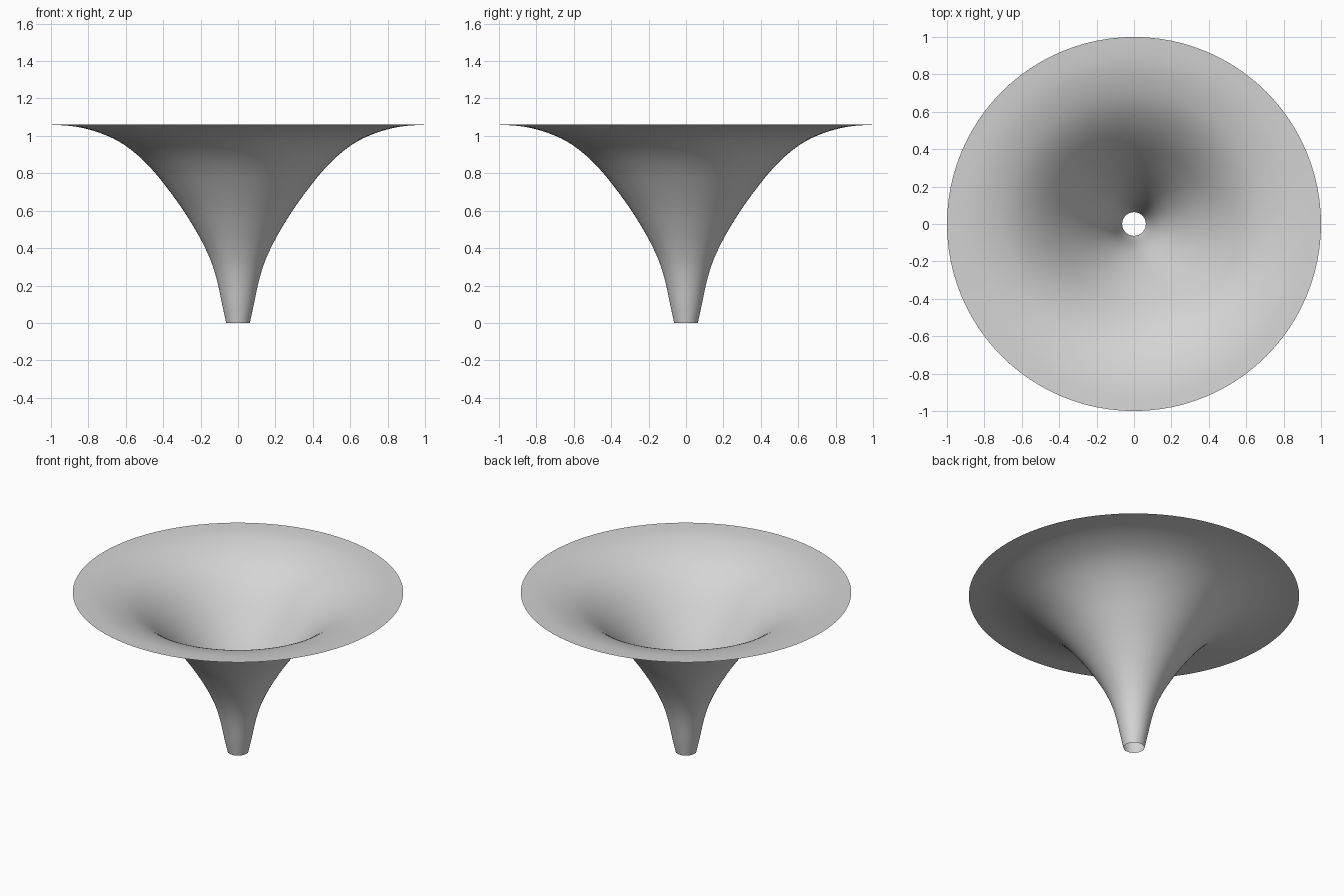
import bpy
import bmesh
import math

cube = bpy.data.objects.get("Cube")
if cube:
    bpy.data.objects.remove(cube, do_unlink=True)

SIDES = 96
STEPS = 4

# Outline of the funnel: radius, height
profile = [(0.063, 0), (0.085, 0.1), (0.108, 0.21), (0.137, 0.31),
           (0.18, 0.41), (0.235, 0.51), (0.298, 0.61), (0.37, 0.71),
           (0.45, 0.81), (0.54, 0.9), (0.64, 0.972), (0.75, 1.02),
           (0.87, 1.05), (1, 1.06)]


def smooth_path(points):
    """Pass a smooth curve through the outline points."""
    ends = [points[0]] + points + [points[-1]]
    path = []
    for a, b, c, d in zip(ends, ends[1:], ends[2:], ends[3:]):
        for i in range(STEPS):
            t = i / STEPS
            path.append([b[k] + t * (c[k] - a[k]) / 2
                         + t * t * (a[k] - 2.5 * b[k] + 2 * c[k] - d[k] / 2)
                         + t ** 3 * (3 * (b[k] - c[k]) + d[k] - a[k]) / 2
                         for k in range(2)])
    return path + [points[-1]]


# Plain grey finish
grey = bpy.data.materials.new("light_grey")
grey.use_nodes = True
colour = (0.66, 0.66, 0.66, 1)
grey.diffuse_color = colour
grey.node_tree.nodes["Principled BSDF"].inputs["Base Color"].default_value = colour

# Flared funnel: one open surface turned around the vertical axis
bm = bmesh.new()
rings = []
for radius, height in smooth_path(profile):
    ring = []
    for i in range(SIDES):
        angle = math.tau * i / SIDES
        ring.append(bm.verts.new((radius * math.cos(angle),
                                  radius * math.sin(angle), height)))
    rings.append(ring)
for low, high in zip(rings, rings[1:]):
    for i in range(SIDES):
        j = (i + 1) % SIDES
        bm.faces.new((low[i], low[j], high[j], high[i])).smooth = True

mesh = bpy.data.meshes.new("flared_funnel")
bm.to_mesh(mesh)
bm.free()
mesh.materials.append(grey)
funnel = bpy.data.objects.new("flared_funnel", mesh)
bpy.context.collection.objects.link(funnel)
